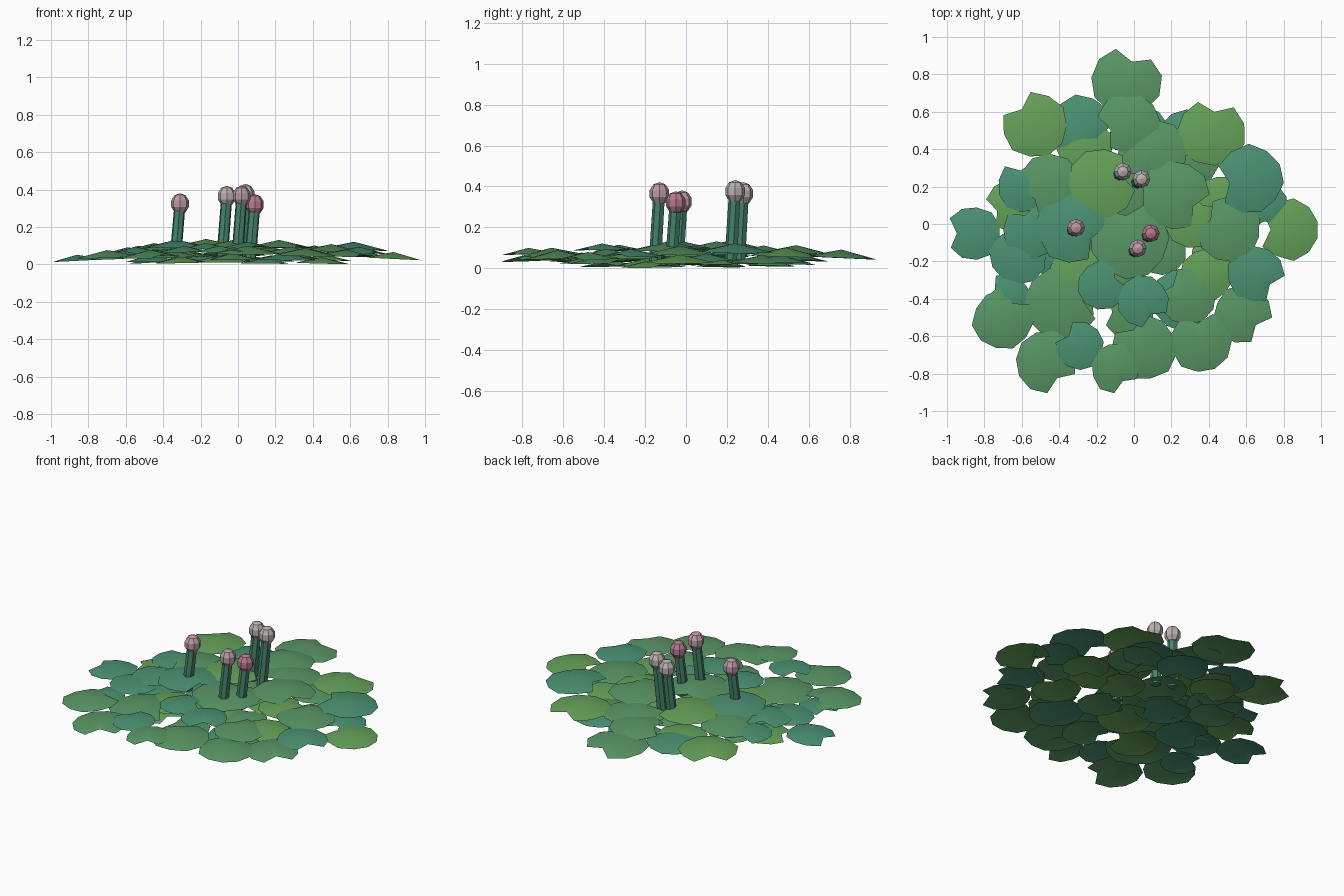
import bpy, bmesh, math, random
from mathutils import Vector, Matrix

if "Cube" in bpy.data.objects:
    bpy.data.objects.remove(bpy.data.objects["Cube"])

random.seed(7)


def material(name, rgb):
    m = bpy.data.materials.new(name)
    m.diffuse_color = (*rgb, 1)
    m.use_nodes = True
    m.node_tree.nodes["Principled BSDF"].inputs["Base Color"].default_value = m.diffuse_color
    return m


def finish(name, bm, mat, smooth):
    me = bpy.data.meshes.new(name)
    bm.to_mesh(me)
    bm.free()
    for p in me.polygons:
        p.use_smooth = smooth
    me.materials.append(mat)
    ob = bpy.data.objects.new(name, me)
    bpy.context.collection.objects.link(ob)
    return ob


def lily_pad(name, x, y, r, z, notch, mat):
    """Shallow domed pad: ten-sided fan with one rim corner pulled in as a notch."""
    bm = bmesh.new()
    n = 11
    lift = 0.23 * r
    dist = max(math.hypot(x, y), 0.01)
    tilt = 0.06 * min(dist, 1)
    centre = bm.verts.new((x, y, z + lift))
    rim = []
    for i in range(n):
        a = math.radians(notch) + 2 * math.pi * i / n
        k = r * (0.62 if i == 0 else random.uniform(0.97, 1.07))
        dx, dy = k * math.cos(a), k * math.sin(a)
        zz = z - tilt * (dx * x + dy * y) / dist
        if i == 0:
            zz += lift * 0.35
        rim.append(bm.verts.new((x + dx, y + dy, max(zz, 0))))
    for i in range(n):
        bm.faces.new((centre, rim[i], rim[(i + 1) % n]))
    finish(name, bm, mat, True)


# Pads by shade: x, y, radius, rim height, notch direction in degrees
bright = [
    (-.53, .53, .175, .06, 130), (.41, .49, .18, .06, 80), (.83, -.03, .16, .03, 180),
    (-.65, .10, .14, .03, 200), (-.17, .22, .18, .095, 20), (.39, -.27, .14, .05, 250),
    (-.30, -.27, .15, .04, 230), (.32, .02, .15, .06, 60), (-.27, .42, .15, .04, 120),
]
middle = [
    (-.04, .76, .18, .05, 75), (-.03, .54, .165, .075, 200), (.58, -.48, .15, .045, 320),
    (.36, -.63, .165, .05, 100), (.05, -.66, .175, .06, 120), (-.47, -.74, .165, .04, 305),
    (-.70, -.51, .16, .04, 60), (-.45, .20, .17, .075, 220), (-.02, -.08, .205, .085, 100),
    (.50, -.03, .17, .07, 150), (.28, -.39, .15, .06, 140), (-.39, -.43, .19, .04, 10),
    (.10, .38, .18, .07, 250), (-.10, -.77, .13, .07, 300), (.22, .15, .18, .09, 330),
]
teal = [
    (-.28, .52, .165, .04, 330), (.62, .24, .18, .08, 190), (.65, -.27, .15, .06, 325),
    (-.29, -.65, .125, .07, 140), (-.86, -.05, .14, .02, 180), (-.59, .20, .14, .06, 100),
    (-.33, -.02, .185, .09, 330), (-.17, -.33, .13, .085, 30), (.05, -.41, .135, .09, 300),
    (-.62, -.17, .15, .04, 40), (-.68, -.39, .12, .03, 150), (.28, .46, .15, .03, 220),
    (.68, .10, .14, .04, 280), (-.55, -.04, .15, .06, 110),
]
shades = [
    ("bright", bright, material("bright_green", (.13, .36, .10))),
    ("middle", middle, material("middle_green", (.10, .31, .13))),
    ("teal", teal, material("teal_green", (.07, .29, .17))),
]
for shade, pads, mat in shades:
    for i, p in enumerate(pads):
        lily_pad(f"{shade}_lily_pad_{i + 1}", *p, mat)

# Lower layer of mostly hidden pads closing the underside
for ring, count in ((.2, 5), (.48, 10)):
    for i in range(count):
        a = 2 * math.pi * (i + .4) / count
        lily_pad(f"lower_lily_pad_{int(ring * 100)}_{i + 1}", ring * math.cos(a),
                 ring * math.sin(a), random.uniform(.13, .17), random.uniform(.005, .03),
                 random.uniform(0, 360), shades[(i % 3)][2])

# Flower buds on leaning stems: head position and colour
stem_mat = material("stem_green", (.06, .23, .15))
pale = material("pale_bud", (.50, .44, .44))
blush = material("blush_bud", (.50, .33, .37))
pink = material("pink_bud", (.46, .20, .27))
buds = [
    (-.31, -.02, .325, blush), (-.06, .28, .365, pale), (.04, .24, .375, pale),
    (.02, -.13, .365, blush), (.09, -.05, .32, pink),
]
for i, (x, y, z, mat) in enumerate(buds):
    top, base = Vector((x, y, z)), Vector((x - .025, y - .02, .03))
    axis = top - base
    rot = axis.to_track_quat('Z', 'Y').to_matrix().to_4x4()
    bm = bmesh.new()
    bmesh.ops.create_cone(bm, cap_ends=True, segments=7, radius1=.032, radius2=.03,
                          depth=axis.length,
                          matrix=Matrix.Translation((top + base) / 2) @ rot)
    finish(f"bud_stem_{i + 1}", bm, stem_mat, False)
    bm = bmesh.new()
    bmesh.ops.create_uvsphere(bm, u_segments=8, v_segments=5, radius=.05,
                              matrix=Matrix.Translation(top) @ Matrix.Diagonal((1, 1, 1.12, 1)))
    finish(f"flower_bud_{i + 1}", bm, mat, False)
